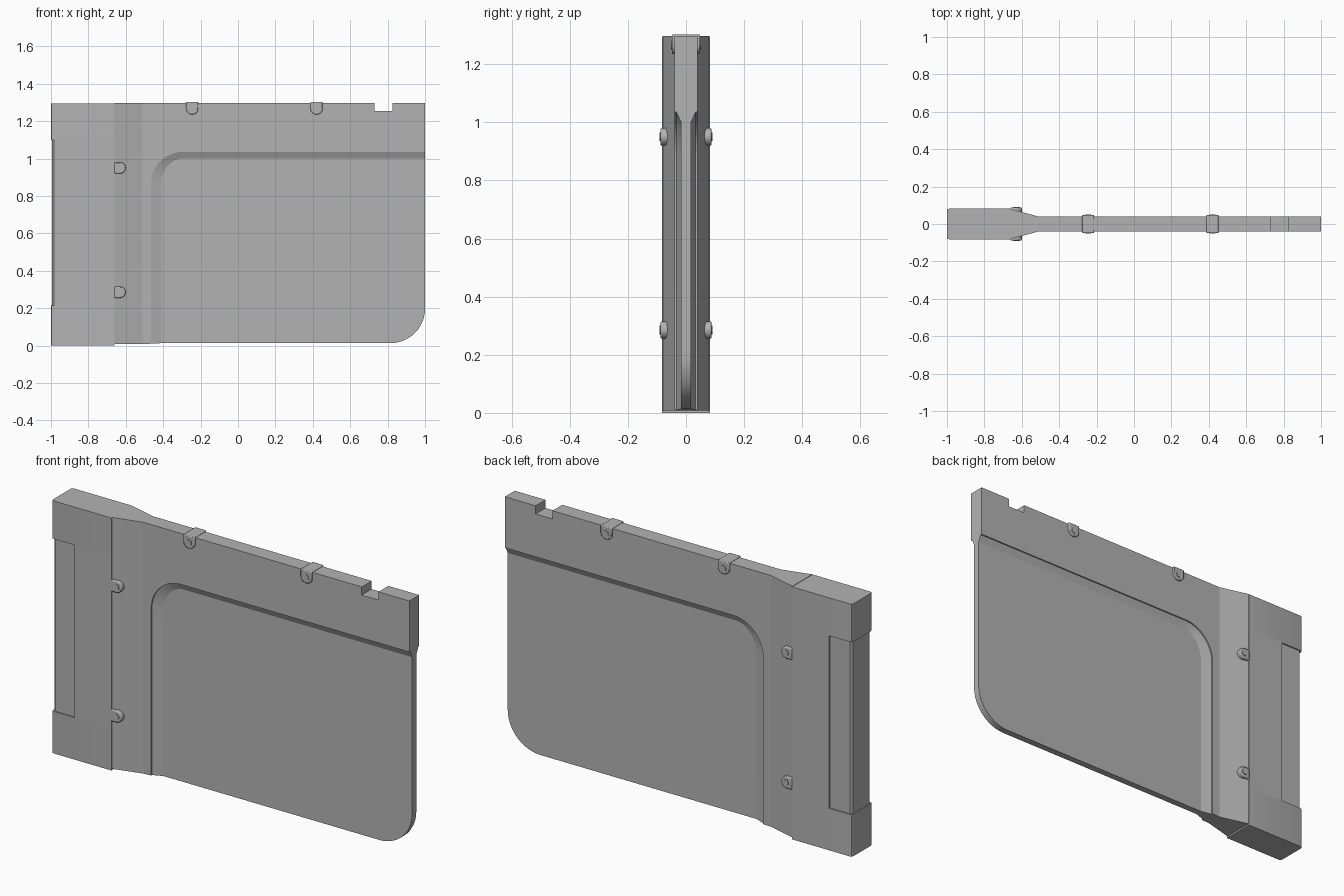
import bpy, bmesh
from math import pi, cos, sin

cube = bpy.data.objects.get("Cube")
if cube:
    bpy.data.objects.remove(cube, do_unlink=True)

# One flat grey for the whole model
GREY = (0.45, 0.45, 0.45, 1)
grey = bpy.data.materials.new("matte grey")
grey.use_nodes = True
grey.diffuse_color = GREY
bsdf = next(n for n in grey.node_tree.nodes if n.type == 'BSDF_PRINCIPLED')
bsdf.inputs["Base Color"].default_value = GREY
bsdf.inputs["Roughness"].default_value = 0.8


def loft(name, rings, closed=False, bevel=0):
    """Skin matching rings of points; cap the two ends or join them up."""
    bm = bmesh.new()
    rows = [[bm.verts.new(p) for p in ring] for ring in rings]
    pairs = list(zip(rows, rows[1:]))
    if closed:
        pairs.append((rows[-1], rows[0]))
    count = len(rings[0])
    for a, b in pairs:
        for i in range(count):
            j = (i + 1) % count
            bm.faces.new((a[i], a[j], b[j], b[i]))
    bm.faces.new(rows[0])
    bm.faces.new(rows[-1][::-1])
    bmesh.ops.recalc_face_normals(bm, faces=bm.faces)
    mesh = bpy.data.meshes.new(name)
    bm.to_mesh(mesh)
    bm.free()
    mesh.materials.append(grey)
    obj = bpy.data.objects.new(name, mesh)
    bpy.context.collection.objects.link(obj)
    if bevel:
        mod = obj.modifiers.new("soft edge", 'BEVEL')
        mod.width, mod.segments, mod.limit_method = bevel, 2, 'ANGLE'
    bpy.ops.object.select_all(action='DESELECT')
    obj.select_set(True)
    bpy.context.view_layer.objects.active = obj
    bpy.ops.object.shade_smooth_by_angle(angle=pi / 6)
    return obj


def plate(name, outline, half, bevel=0):
    """Front outline (x, z) given thickness in y."""
    return loft(name, [[(x, y, z) for x, z in outline] for y in (-half, half)], bevel=bevel)


def column(name, side, low, high):
    """Half plan outline (x, y) mirrored in y and raised between two heights."""
    plan = side + [(x, -y) for x, y in reversed(side)]
    return loft(name, [[(x, y, z) for x, y in plan] for z in (low, high)])


def arc(cx, cz, rx, rz, start, end, steps=12):
    angles = [start + (end - start) * i / steps for i in range(steps + 1)]
    return [(cx + rx * cos(a), cz + rz * sin(a)) for a in angles]


# Thick spine with a shallow wraparound grip between two end caps
SEAM, THICK, TOP = -0.66, 0.083, 1.297
cap = [(-1, THICK - 0.012), (-0.996, THICK - 0.003), (-0.985, THICK), (SEAM, THICK)]
grip = [(-0.994, 0.066), (-0.985, 0.076), (-0.87, 0.076), (-0.87, THICK), (SEAM, THICK)]
column("spine_bottom_cap", cap, 0, 0.215)
column("spine_grip", grip, 0.215, 1.1)
column("spine_top_cap", cap, 1.1, TOP - 0.002)

# Wedge that thins from the spine to the frame
column("taper_web", [(SEAM, 0.08), (-0.51, 0.04)], 0.008, TOP)

# Frame around the recess, with a square notch in its top edge
outer = [(-0.465, 0.01)] + arc(-0.295, 0.865, 0.17, 0.17, pi, pi / 2) + [(1, 1.035)]
inner = [(-0.41, 0.013)] + arc(-0.295, 0.865, 0.115, 0.135, pi, pi / 2) + [(1, 1.0)]
notch = [(0.825, TOP), (0.825, 1.255), (0.73, 1.255), (0.73, TOP)]
plate("frame", outer + [(1, TOP)] + notch + [(-0.51, TOP), (-0.51, 0.008)], 0.04)

# Sloped lip running down into the recess
lip = []
for (ox, oz), (ix, iz) in zip(outer, inner):
    lip.append([(ox, -0.033, oz), (ix, -0.017, iz), (ix, 0.017, iz), (ox, 0.033, oz)])
loft("recess_lip", lip)

# Thin panel with a rounded lower corner
corner = arc(0.815, 0.198, 0.185, 0.185, 0, -pi / 2)
plate("thin_panel", inner + corner, 0.017)

# Clips over the top edge, each with a raised rivet
for label, x in (("inner", -0.245), ("outer", 0.42)):
    tongue = arc(x, 1.265, 0.032, 0.03, pi, 2 * pi)
    plate(label + "_top_clip", [(x - 0.032, 1.302)] + tongue + [(x + 0.032, 1.302)],
          0.049, bevel=0.004)
    plate(label + "_top_clip_rivet", arc(x, 1.266, 0.016, 0.016, 0, 2 * pi, 16)[:-1], 0.052)

# Rounded side tabs along the spine seam
for label, z in (("lower", 0.285), ("upper", 0.95)):
    tongue = arc(-0.63, z, 0.03, 0.03, -pi / 2, pi / 2)
    plate(label + "_seam_tab", [(SEAM, z - 0.03)] + tongue + [(SEAM, z + 0.03)],
          0.088, bevel=0.005)
    plate(label + "_seam_tab_rivet", arc(-0.628, z, 0.015, 0.015, 0, 2 * pi, 16)[:-1], 0.091)
